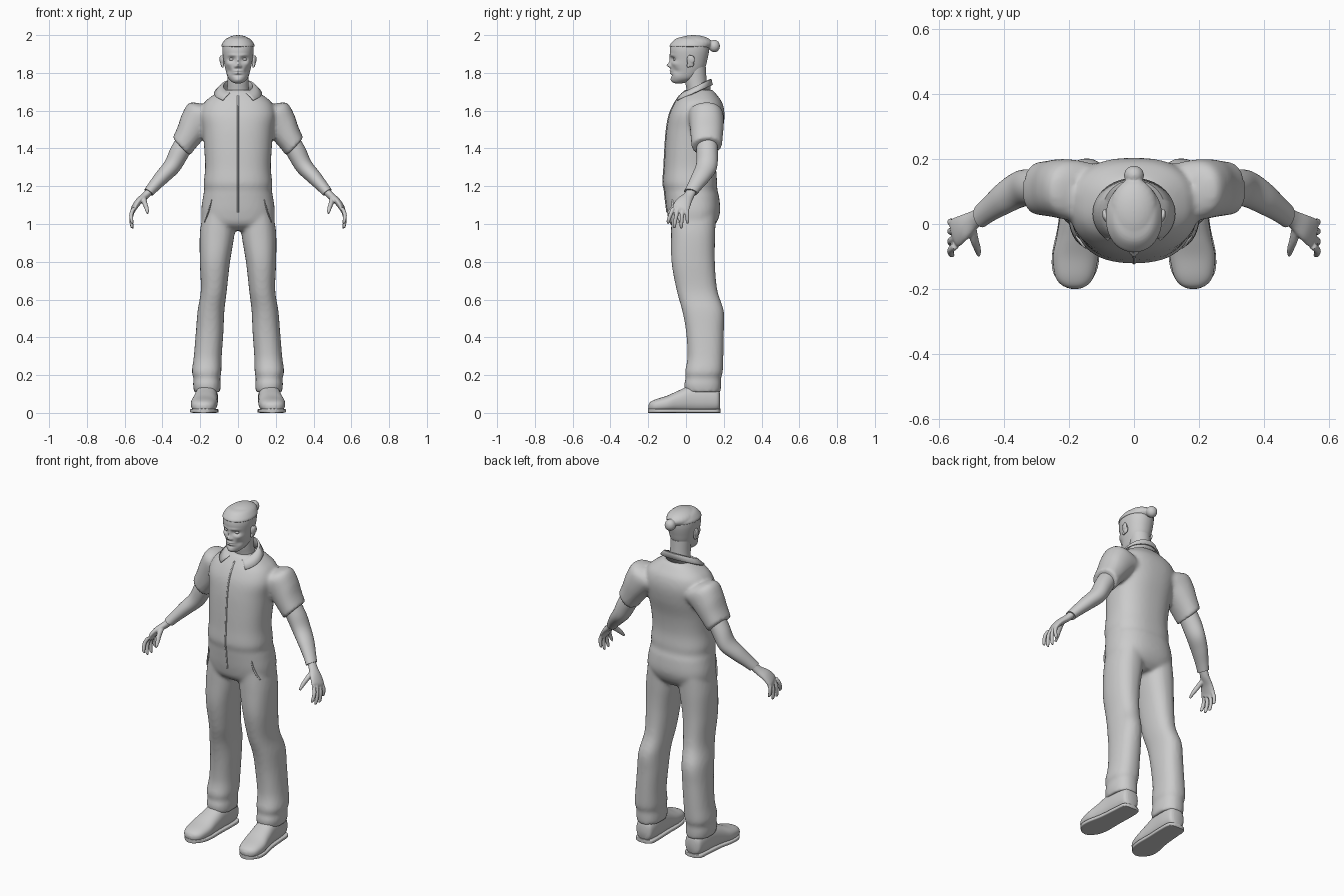
import bpy, bmesh, math
from mathutils import Vector, Matrix

if "Cube" in bpy.data.objects:
    bpy.data.objects.remove(bpy.data.objects["Cube"])

grey = bpy.data.materials.new("plain grey")
grey.use_nodes = True
COLOUR = (0.6, 0.6, 0.6, 1)
grey.diffuse_color = COLOUR
grey.node_tree.nodes["Principled BSDF"].inputs["Base Color"].default_value = COLOUR
UP = Vector((0, 0, 1))


def smooth_path(rows, steps):
    """Catmull-Rom through rows of equal length."""
    rows = [Vector(r) for r in rows]
    out = []
    for i in range(len(rows) - 1):
        a, b, c, d = rows[max(i - 1, 0)], rows[i], rows[i + 1], rows[min(i + 2, len(rows) - 1)]
        for k in range(steps):
            t = k / steps
            out.append(b + (c - a) * (t / 2) + (2 * a - 5 * b + 4 * c - d) * (t * t / 2)
                       + (3 * b - a - 3 * c + d) * (t ** 3 / 2))
    return out + [rows[-1]]


def loft(bm, rows, axis=None, power=2.0, sides=32, steps=6, flip=1):
    """Skin superellipse rings (x, y, z, half width, half depth) along a path."""
    rows = [Vector((r[0] * flip,) + tuple(r[1:])) for r in rows]
    d = Vector(axis) if axis else (Vector(rows[-1][:3]) - Vector(rows[0][:3])).normalized()
    ref = Vector((1, 0, 0)) if axis else Vector((0, 1, 0))
    u = (ref - d * d.dot(ref)).normalized()
    v = d.cross(u)
    rings = []
    for r in smooth_path(rows, steps):
        ring = []
        for k in range(sides):
            c, s = math.cos(math.tau * k / sides), math.sin(math.tau * k / sides)
            c = math.copysign(abs(c) ** (2 / power), c)
            s = math.copysign(abs(s) ** (2 / power), s)
            ring.append(bm.verts.new(Vector(r[:3]) + u * r[3] * c + v * r[4] * s))
        rings.append(ring)
    for p, q in zip(rings, rings[1:]):
        for k in range(sides):
            j = (k + 1) % sides
            bm.faces.new((p[k], p[j], q[j], q[k]))
    bm.faces.new(rings[0][::-1])
    bm.faces.new(rings[-1])


def ball(bm, centre, size, turn=0.0):
    m = Matrix.Translation(centre) @ Matrix.Rotation(turn, 4, 'X') @ Matrix.Diagonal((*size, 1))
    bmesh.ops.create_uvsphere(bm, u_segments=24, v_segments=16, radius=1, matrix=m)


def sculpt(bm, bumps):
    """Push vertices around each point; mirrored to both sides of the face."""
    for x, y, z, width, height, dx, dy, dz in bumps:
        for side in ((1, -1) if x else (1,)):
            for vert in bm.verts:
                o = vert.co - Vector((x * side, y, z))
                w = math.exp(-(o.x / width) ** 2 - (o.z / height) ** 2 - (o.y / 0.04) ** 2)
                vert.co += Vector((dx * side, dy, dz)) * w


def finish(bm, name, voxel=0, relax=0, mirror=False):
    bmesh.ops.recalc_face_normals(bm, faces=bm.faces)
    mesh = bpy.data.meshes.new(name)
    bm.to_mesh(mesh)
    bm.free()
    mesh.materials.append(grey)
    ob = bpy.data.objects.new(name, mesh)
    bpy.context.collection.objects.link(ob)
    bpy.context.view_layer.objects.active = ob
    ob.select_set(True)
    bpy.ops.object.shade_smooth_by_angle(angle=math.radians(50))
    ob.select_set(False)
    if voxel:
        m = ob.modifiers.new("fuse", 'REMESH')
        m.mode, m.voxel_size, m.use_smooth_shade = 'VOXEL', voxel, True
        m = ob.modifiers.new("relax", 'SMOOTH')
        m.factor, m.iterations = 0.5, relax
    if mirror:
        m = ob.modifiers.new("mirror", 'MIRROR')
        m.use_mirror_merge = False
    return ob


# Coverall: body, sleeves and trouser legs fused into one cloth
body = [(0.965, .04, .09, .08), (1.0, .037, .18, .12), (1.06, .04, .195, .14), (1.14, .033, .186, .143),
        (1.18, .026, .179, .14), (1.22, .022, .181, .143), (1.3, .022, .174, .138), (1.4, .03, .179, .141),
        (1.5, .046, .188, .149), (1.58, .058, .2, .146), (1.64, .066, .18, .127),
        (1.68, .066, .135, .1), (1.71, .066, .085, .075)]
leg = [(.1, .04, 1.06, .085, .118), (.11, .038, .95, .092, .117), (.122, .038, .8, .08, .115),
       (.128, .058, .65, .069, .108), (.143, .09, .54, .071, .11), (.15, .1, .43, .073, .1),
       (.16, .103, .3, .074, .095), (.166, .095, .22, .078, .1), (.165, .092, .185, .071, .094),
       (.165, .088, .15, .073, .098), (.163, .09, .11, .07, .094)]
sleeve = [(.13, .095, 1.57, .09, .09), (.19, .105, 1.57, .093, .098), (.235, .11, 1.52, .09, .088),
          (.27, .11, 1.46, .085, .073), (.3, .11, 1.41, .08, .066)]
bm = bmesh.new()
loft(bm, [(0, y, z, rx, ry) for z, y, rx, ry in body], axis=UP, power=2.4, sides=48)
for side in (1, -1):
    loft(bm, leg, axis=UP, power=2.3, flip=side)
    loft(bm, sleeve, power=2.2, flip=side)
finish(bm, "coverall", voxel=0.01, relax=6)

# Zip placket down the chest, and slanted hip pocket edges
bm = bmesh.new()
loft(bm, [(0, y - ry + .001, z, .005, .005) for z, y, rx, ry in body[2:-1]], axis=UP, sides=8)
finish(bm, "zip_placket")
bm = bmesh.new()
loft(bm, [(.14, -.073, 1.13, .004, .003), (.155, -.065, 1.07, .007, .004),
          (.178, -.038, 1.01, .004, .003)], sides=8)
finish(bm, "pocket_edges", mirror=True)

# Folded collar, open at the front
bm = bmesh.new()
columns = []
for i in range(41):
    s = i / 20 - 1
    a, b = math.radians(155) * s, math.radians(140) * s
    stand = Vector((.075 * math.sin(a), .055 + .07 * math.cos(a), 1.68 + .03 * math.cos(a)))
    top = Vector((.08 * math.sin(a), .055 + .075 * math.cos(a), 1.727 + .038 * math.cos(a)))
    edge = Vector((.125 * math.sin(b), .033 + .105 * math.cos(b), 1.69 + .045 * math.cos(b)))
    fold = top.lerp(edge, .3) + Vector((0, 0, .008))
    columns.append([bm.verts.new(p) for p in (stand, top, fold, edge)])
for p, q in zip(columns, columns[1:]):
    for k in range(3):
        bm.faces.new((p[k], p[k + 1], q[k + 1], q[k]))
collar = finish(bm, "collar")
m = collar.modifiers.new("thickness", 'SOLIDIFY')
m.thickness, m.offset = 0.008, 0

# Arms to the wrist cuff
bm = bmesh.new()
loft(bm, [(.25, .11, 1.48, .055, .05), (.31, .112, 1.38, .058, .052), (.35, .108, 1.305, .056, .046),
          (.4, .08, 1.25, .05, .04), (.445, .047, 1.2, .04, .032), (.472, .025, 1.168, .036, .028)])
finish(bm, "arms", mirror=True)

# Hands: palm, thumb and four fingers
bm = bmesh.new()
loft(bm, [(.46, .035, 1.185, .026, .02), (.49, .015, 1.15, .028, .02), (.525, -.01, 1.12, .04, .018),
          (.55, -.027, 1.085, .046, .015), (.555, -.033, 1.065, .038, .01)])
loft(bm, [(.5, -.005, 1.14, .015, .014), (.493, -.045, 1.11, .015, .013),
          (.483, -.075, 1.08, .012, .011), (.478, -.097, 1.055, .006, .006)], sides=12)
for y0, y1, tip in ((-.067, -.095, 1.0), (-.043, -.062, .977), (-.019, -.025, .975), (.003, .008, 1.0)):
    mid = (1.085 + tip) / 2
    loft(bm, [(.55, y0, 1.085, .011, .012), (.565, (y0 + y1) / 2, mid + .01, .011, .011),
              (.562, y1, tip + .012, .009, .009), (.555, y1, tip, .004, .004)], sides=12)
finish(bm, "hands", voxel=0.004, relax=3, mirror=True)

# Shoes: rounded upper on a flat sole
bm = bmesh.new()
loft(bm, [(.163, .18, .065, .03, .04), (.163, .165, .07, .05, .062), (.164, .11, .075, .058, .073),
          (.168, .03, .074, .06, .073), (.174, -.04, .06, .065, .058), (.18, -.1, .047, .07, .044),
          (.183, -.16, .038, .06, .034), (.183, -.188, .034, .04, .024), (.182, -.199, .032, .014, .01)],
     axis=(0, -1, 0), power=2.4)
finish(bm, "shoes", mirror=True)
bm = bmesh.new()
outline = [(.163, .183, .025), (.163, .165, .055), (.164, .1, .061), (.17, .0, .064),
           (.179, -.09, .073), (.183, -.15, .066), (.183, -.19, .035), (.182, -.2, .01)]
loft(bm, [(x, y, .011, w, .011) for x, y, w in outline], axis=(0, -1, 0), power=6)
finish(bm, "soles", mirror=True)

# Neck
bm = bmesh.new()
loft(bm, [(0, .07, 1.66, .065, .06), (0, .06, 1.71, .058, .056), (0, .052, 1.76, .056, .057),
          (0, .05, 1.83, .058, .055)], axis=UP)
finish(bm, "neck")

# Head: rings given by height, half width, front and back
rings = [(1.745, .015, -.056, -.02), (1.752, .032, -.07, .01), (1.775, .053, -.077, .06),
         (1.82, .067, -.08, .098), (1.87, .077, -.081, .113), (1.92, .083, -.085, .122),
         (1.955, .078, -.075, .118), (1.982, .055, -.046, .09), (1.993, .015, .0, .04)]


def head_rows(rows, grow=0.0):
    return [(0, (f + b) / 2, z, w + grow, (b - f) / 2 + grow) for z, w, f, b in rows]


bm = bmesh.new()
loft(bm, head_rows(rings), axis=UP, power=2.15, sides=120, steps=14)
sculpt(bm, [
    (.034, -.075, 1.872, .018, .013, 0, .013, 0),     # eye sockets
    (.03, -.08, 1.893, .024, .008, 0, -.004, 0),      # brows
    (0, -.085, 1.862, .009, .026, 0, -.008, 0),       # nose bridge
    (0, -.085, 1.84, .011, .011, 0, -.018, 0),        # nose tip
    (.013, -.085, 1.834, .007, .008, 0, -.008, 0),    # nostrils
    (0, -.08, 1.811, .02, .005, 0, -.007, 0),         # upper lip
    (0, -.08, 1.798, .018, .005, 0, -.007, 0),        # lower lip
    (0, -.08, 1.787, .025, .006, 0, .004, 0),         # chin crease
    (0, -.075, 1.763, .022, .013, 0, -.006, 0),       # chin
    (.048, -.055, 1.848, .016, .014, .003, -.004, 0),  # cheekbones
    (.046, -.045, 1.81, .014, .016, -.004, .004, 0),  # cheek hollows
])
finish(bm, "head")

# Eyes and ears
bm = bmesh.new()
ball(bm, (.033, -.056, 1.872), (.014, .012, .009))
finish(bm, "eyes", mirror=True)
bm = bmesh.new()
ball(bm, (.083, .024, 1.862), (.011, .019, .033), turn=.2)
ball(bm, (.091, .03, 1.872), (.007, .017, .022), turn=.2)
ball(bm, (.082, .012, 1.838), (.007, .009, .011))
finish(bm, "ears", voxel=0.003, relax=3, mirror=True)

# Hair cap with a tied bun at the back
bm = bmesh.new()
cap = [(1.938, .082, -.083, .121)] + rings[6:]
loft(bm, head_rows(cap, .006), axis=UP, power=2.1, sides=64)
ball(bm, (0, .04, 1.955), (.075, .1, .045))
ball(bm, (0, .12, 1.945), (.022, .03, .02))
ball(bm, (0, .15, 1.942), (.031, .03, .033))
finish(bm, "hair", voxel=0.005, relax=3)
